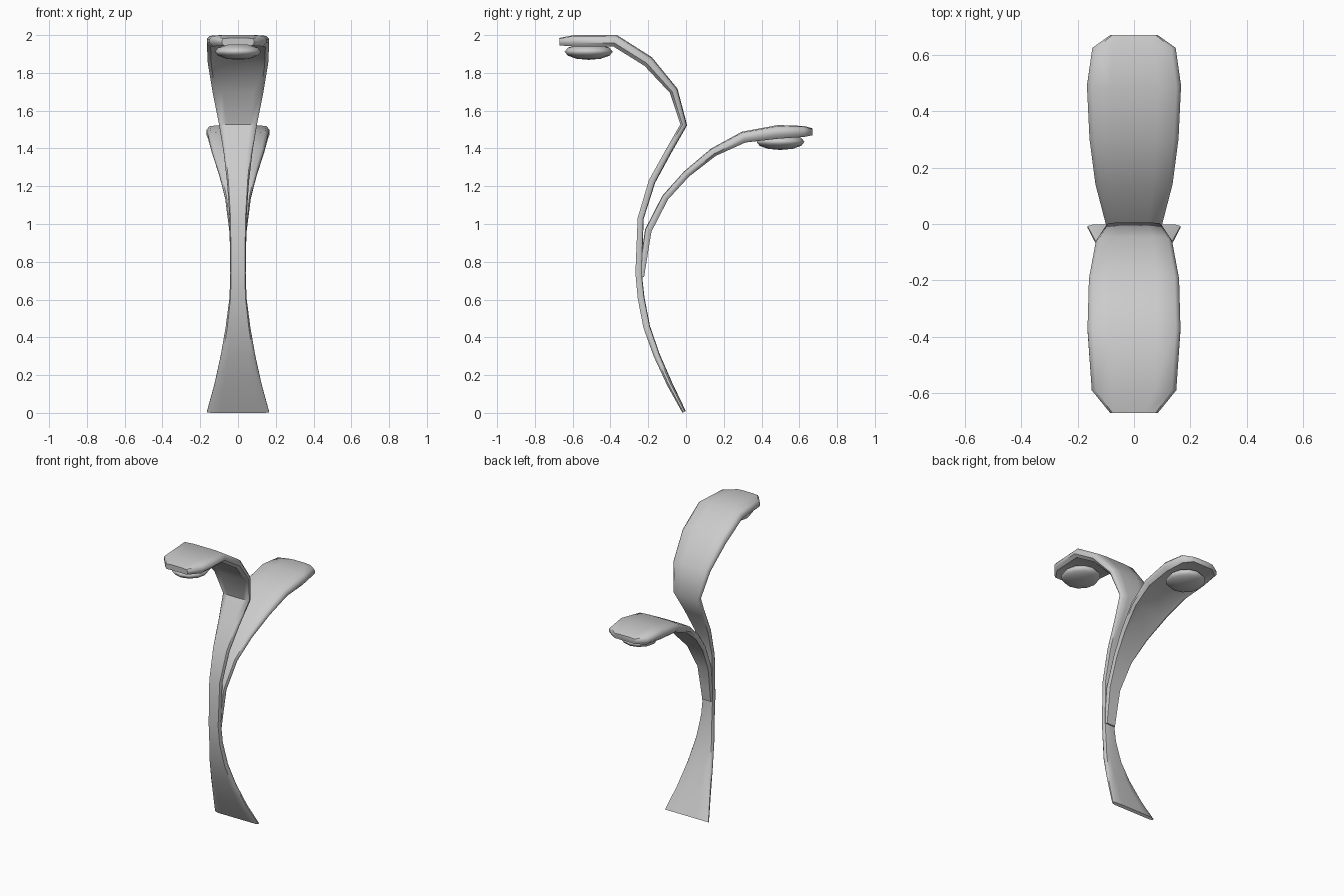
import bpy, bmesh
from mathutils import Vector

if "Cube" in bpy.data.objects:
    bpy.data.objects.remove(bpy.data.objects["Cube"])

# stations: y, z, thickness, half width
MAIN = [(-.01, .005, .02, .165), (-.085, .15, .03, .125), (-.155, .305, .034, .091),
        (-.208, .455, .036, .065), (-.238, .61, .036, .045), (-.251, .74, .034, .041),
        (-.24, 1.03, .032, .045), (-.18, 1.225, .036, .058), (-.095, 1.38, .034, .076),
        (-.012, 1.525, .036, .10), (-.065, 1.705, .046, .135), (-.2, 1.86, .06, .16),
        (-.375, 1.97, .064, .165), (-.59, 1.97, .06, .15), (-.67, 1.965, .04, .085)]
BRANCH = [(-.232, .72, .02, .036), (-.222, .82, .032, .04), (-.2, .965, .036, .046),
          (-.11, 1.14, .036, .068), (.003, 1.265, .038, .10), (.145, 1.38, .046, .137),
          (.305, 1.46, .06, .158), (.49, 1.488, .072, .167), (.625, 1.49, .058, .148),
          (.67, 1.488, .036, .085)]


def section(w, t):
    # rounded strip, hollowed underneath where it is thick
    c = max(0, min(1, (t - .036) / .024))
    h = t / 2
    top = [(1, .3), (.9, .85), (.5, 1)]
    low = [(.6, -1 + .45 * c), (.88, -1), (1, -.4)]
    pts = top + [(-u, v) for u, v in reversed(top)]
    pts += [(-u, v) for u, v in reversed(low)] + low
    return [(u * w, v * h) for u, v in pts]


def strip(name, path, side):
    bm = bmesh.new()
    P = [Vector((y, z)) for y, z, _, _ in path]
    rings = []
    for i, (y, z, t, w) in enumerate(path):
        d = Vector((0, 0))
        if i:
            d += (P[i] - P[i - 1]).normalized()
        if i < len(P) - 1:
            d += (P[i + 1] - P[i]).normalized()
        d.normalize()
        n = Vector((-d.y, d.x)) * side
        rings.append([bm.verts.new((u, y + n.x * v, z + n.y * v)) for u, v in section(w, t)])
    for a, b in zip(rings, rings[1:]):
        for k in range(len(a)):
            j = (k + 1) % len(a)
            bm.faces.new((a[k], a[j], b[j], b[k]))
    bm.faces.new(rings[0])
    bm.faces.new(rings[-1])
    bmesh.ops.recalc_face_normals(bm, faces=bm.faces)
    me = bpy.data.meshes.new(name)
    bm.to_mesh(me)
    bm.free()
    ob = bpy.data.objects.new(name, me)
    bpy.context.collection.objects.link(ob)
    smooth(ob)


def smooth(ob):
    bpy.ops.object.select_all(action='DESELECT')
    ob.select_set(True)
    bpy.context.view_layer.objects.active = ob
    bpy.ops.object.shade_smooth_by_angle(angle=.8)


# stem with upper leaf, and the branch with lower leaf
strip("main_stem", MAIN, -1)
strip("branch_stem", BRANCH, 1)

# flattened lamp domes under both leaf tips
for name, y, z in (("upper_lamp", -.515, 1.912), ("lower_lamp", .5, 1.435)):
    bpy.ops.mesh.primitive_uv_sphere_add(segments=12, ring_count=6, radius=1, location=(0, y, z))
    ob = bpy.context.object
    ob.name = name
    ob.scale = (.122, .127, .043)
    smooth(ob)
